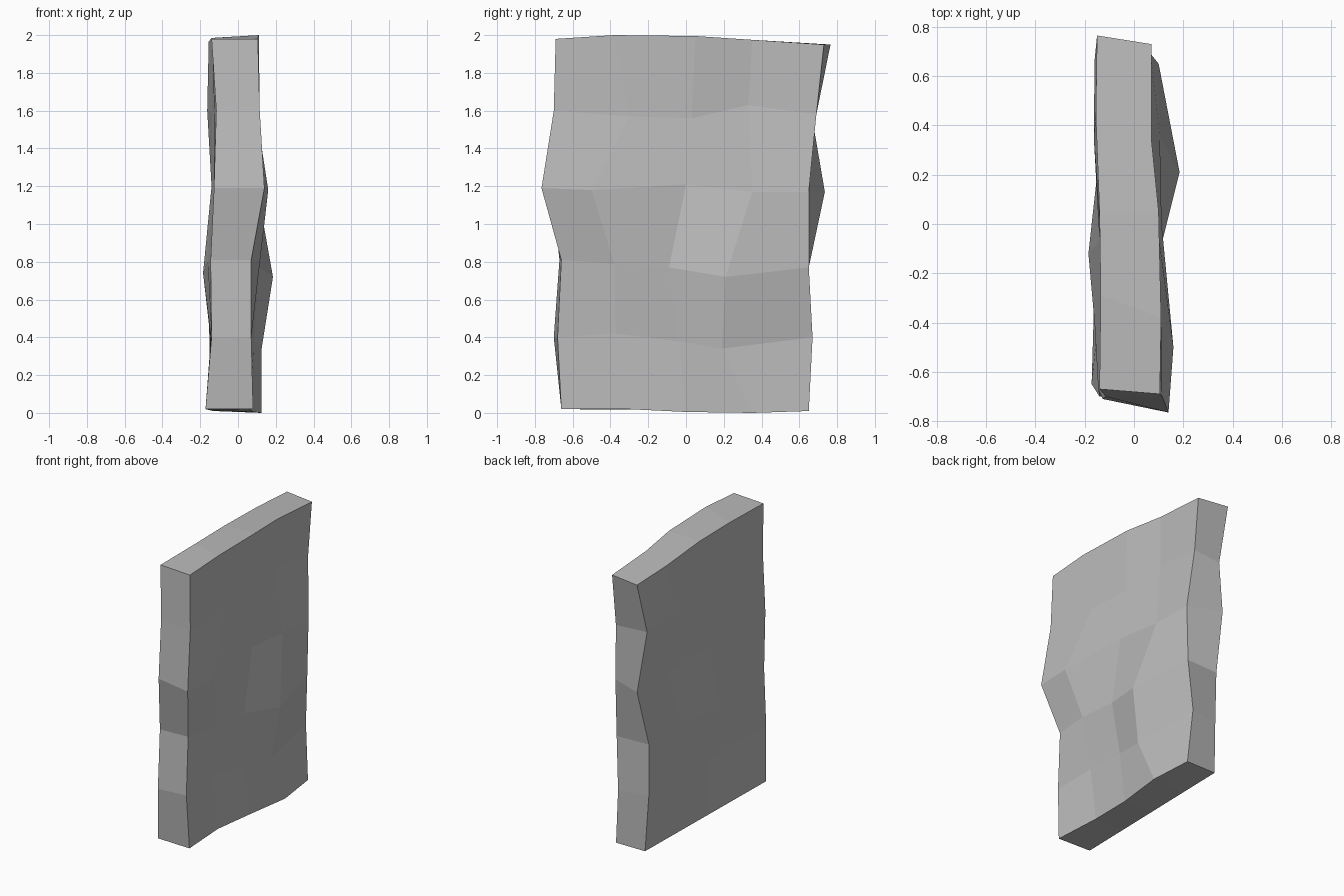
import bpy
import bmesh
from mathutils import Vector

ROWS, COLS = 5, 4

old = bpy.data.objects.get("Cube")
if old:
    bpy.data.objects.remove(old, do_unlink=True)

# Height of each course along the front and back edges of the slab
front_z = (.02, .4, .81, 1.19, 1.6, 1.98)
back_z = (.01, .4, .77, 1.17, 1.58, 1.95)


def edge(xs, ys, zs):
    """Vertical corner line, from bottom to top."""
    return [Vector(p) for p in zip(xs, ys, zs)]


def broad_side(bm, front, back, nudges):
    """Grid of vertices between two corner lines, with hewn bumps moved by hand."""
    grid = []
    for r in range(ROWS + 1):
        row = []
        for c in range(COLS + 1):
            place = nudges.get((r, c), front[r].lerp(back[r], c / COLS))
            row.append(bm.verts.new(place))
        grid.append(row)
    return grid


def skin(bm, first, second):
    """Join two matching lines of vertices with a strip of quads."""
    for i in range(len(first) - 1):
        bm.faces.new((first[i], first[i + 1], second[i + 1], second[i]))


def column(grid, c):
    return [row[c] for row in grid]


bm = bmesh.new()

# Left broad side, with the strongest bumps
left = broad_side(
    bm,
    edge((.08, .07, .07, .14, .115, .105), (-.66, -.68, -.66, -.765, -.7, -.69), front_z),
    edge((.095, .065, .09, .1, .068, .07), (.65, .67, .65, .65, .69, .73), back_z),
    {
        (0, 1): (.06, -.31, .02), (0, 2): (.08, 0, .005), (0, 3): (.125, .35, 0),
        (1, 1): (.055, -.37, .42), (1, 2): (.086, -.04, .38), (1, 3): (.125, .19, .34),
        (2, 1): (.115, -.38, .79), (2, 2): (.11, -.09, .77), (2, 3): (.185, .21, .72),
        (3, 1): (.16, -.5, 1.18), (3, 2): (.112, 0, 1.21), (3, 3): (.105, .35, 1.17),
        (4, 1): (.1, -.3, 1.57), (4, 2): (.09, .03, 1.56), (4, 3): (.055, .33, 1.63),
        (5, 1): (.11, -.38, 2), (5, 2): (.1, .05, 1.995), (5, 3): (.07, .35, 1.975),
    },
)

# Right broad side, nearly flat
right = broad_side(
    bm,
    edge((-.172, -.14, -.145, -.127, -.115, -.14), (-.65, -.7, -.67, -.71, -.7, -.67), front_z),
    edge((-.133, -.152, -.157, -.13, -.16, -.15), (.65, .635, .64, .735, .665, .765), back_z),
    {
        (2, 1): (-.16, -.4, .8), (2, 2): (-.185, -.12, .74), (2, 3): (-.14, .25, .78),
        (3, 2): (-.14, -.07, 1.2), (3, 3): (-.13, .38, 1.18), (4, 3): (-.163, .35, 1.6),
        (5, 1): (-.135, -.29, 1.985), (5, 2): (-.14, .05, 1.985), (5, 3): (-.155, .44, 1.965),
    },
)

# Broad sides
for grid in (left, right):
    for lower, upper in zip(grid, grid[1:]):
        skin(bm, lower, upper)

# Front and back edges, then the bottom and top
for c in (0, COLS):
    skin(bm, column(left, c), column(right, c))
for r in (0, ROWS):
    skin(bm, left[r], right[r])

bmesh.ops.recalc_face_normals(bm, faces=bm.faces)
mesh = bpy.data.meshes.new("stone_slab")
bm.to_mesh(mesh)
bm.free()

# Single grey stone colour
stone = bpy.data.materials.new("stone_grey")
stone.use_nodes = True
colour = (.5, .5, .5, 1)
stone.diffuse_color = colour
stone.node_tree.nodes["Principled BSDF"].inputs["Base Color"].default_value = colour
mesh.materials.append(stone)

slab = bpy.data.objects.new("stone_slab", mesh)
bpy.context.collection.objects.link(slab)
